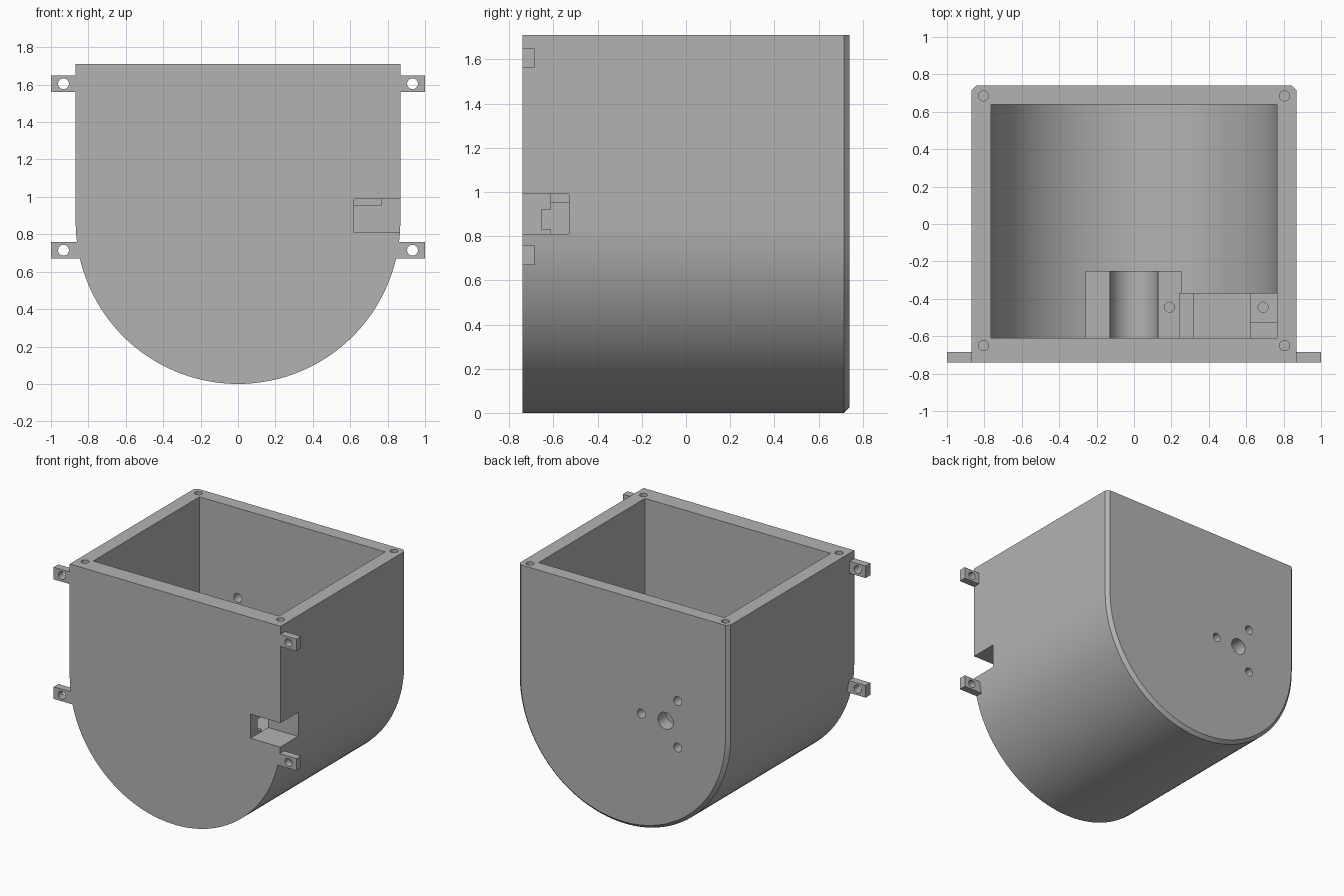
import bpy, bmesh, math
from mathutils import Matrix, Vector

if "Cube" in bpy.data.objects:
    bpy.data.objects.remove(bpy.data.objects["Cube"], do_unlink=True)

grey = bpy.data.materials.new("plain grey")
grey.use_nodes = True
grey.diffuse_color = (0.45, 0.45, 0.45, 1)
grey.node_tree.nodes["Principled BSDF"].inputs["Base Color"].default_value = (0.45, 0.45, 0.45, 1)

TOP, CENTRE, RADIUS = 1.71, 0.868, 0.868   # rim height, arc centre, outer radius
FRONT, BACK = -0.74, 0.74


def finish(name, bm):
    bmesh.ops.recalc_face_normals(bm, faces=bm.faces)
    mesh = bpy.data.meshes.new(name)
    bm.to_mesh(mesh)
    bm.free()
    mesh.materials.append(grey)
    obj = bpy.data.objects.new(name, mesh)
    bpy.context.collection.objects.link(obj)
    return obj


def box(name, x0, x1, y0, y1, z0, z1):
    bm = bmesh.new()
    size = Vector((x1 - x0, y1 - y0, z1 - z0))
    mid = Vector((x0 + x1, y0 + y1, z0 + z1)) / 2
    bmesh.ops.create_cube(bm, size=1, matrix=Matrix.Translation(mid) @ Matrix.Diagonal(size).to_4x4())
    return finish(name, bm)


def rod(name, centre, radius, length, along_y=True, sides=32):
    bm = bmesh.new()
    turn = Matrix.Rotation(math.pi / 2, 4, "X") if along_y else Matrix()
    bmesh.ops.create_cone(bm, cap_ends=True, segments=sides, radius1=radius, radius2=radius,
                          depth=length, matrix=Matrix.Translation(centre) @ turn)
    return finish(name, bm)


def u_prism(name, sections, top, steps=72):
    """Loft a round-bottomed U outline through (y, radius) sections."""
    bm = bmesh.new()
    rings = []
    for y, r in sections:
        points = [(r, top)]
        for i in range(steps + 1):
            a = math.pi * i / steps
            points.append((r * math.cos(a), CENTRE - r * math.sin(a)))
        points.append((-r, top))
        rings.append([bm.verts.new((x, y, z)) for x, z in points])
    for a, b in zip(rings, rings[1:]):
        for i in range(len(a)):
            j = (i + 1) % len(a)
            bm.faces.new((a[i], a[j], b[j], b[i]))
    bm.faces.new(rings[0])
    bm.faces.new(rings[-1])
    return finish(name, bm)


def cut(obj, cutters, operation="DIFFERENCE"):
    bpy.context.view_layer.objects.active = obj
    for cutter in cutters:
        mod = obj.modifiers.new("cut", "BOOLEAN")
        mod.operation = operation
        mod.solver = "EXACT"
        mod.object = cutter
        bpy.ops.object.modifier_apply(modifier=mod.name)


# Housing with a chamfered back edge
housing = u_prism("housing", [(FRONT, RADIUS), (0.715, RADIUS), (BACK, RADIUS - 0.025)], TOP)

# Cutters for the cavity, the side notch and the connector slot
cavity = u_prism("cavity_cutter", [(-0.61, 0.765), (0.64, 0.765)], TOP + 0.2)
notch = box("notch_cutter", 0.62, 1.1, -0.9, -0.53, 0.81, 0.99)
slot = box("slot_cutter", 0.32, 0.65, -0.655, -0.54, 0.83, 0.92)
cutters = [cavity, notch, slot]

# Screw holes in the rim
for x in (-0.805, 0.805):
    for y in (-0.65, 0.685):
        cutters.append(rod("rim_hole", (x, y, TOP), 0.027, 0.5, along_y=False))

# Shaft hole and three mounting holes in the back wall
SHAFT_X = -0.35
cutters.append(rod("shaft_hole", (SHAFT_X, 0.7, CENTRE), 0.062, 0.4))
for k in range(3):
    a = math.tau * k / 3
    cutters.append(rod("mount_hole", (SHAFT_X + 0.2 * math.cos(a), 0.7, CENTRE + 0.2 * math.sin(a)), 0.033, 0.4))
cut(housing, cutters)
parts = [housing]

# Inner supports are trimmed to stay within the housing wall
trim = u_prism("trim_cutter", [(-0.63, 0.82), (0.6, 0.82)], TOP)

# Cradle with a round trough
cradle = box("cradle", -0.26, 0.255, -0.7, -0.25, 0, CENTRE)
cut(cradle, [trim], "INTERSECT")
trough = rod("trough_cutter", (0, -0.36, CENTRE), 0.128, 0.5, sides=48)
cradle_hole = rod("cradle_hole", (0.19, -0.445, CENTRE), 0.027, 0.4, along_y=False)
cut(cradle, [trough, cradle_hole])
parts.append(cradle)

# Connector bracket with a pocket between its two posts
bracket = box("connector_bracket", 0.24, 0.9, -0.7, -0.37, 0, 0.955)
cut(bracket, [trim], "INTERSECT")
pocket = box("pocket_cutter", 0.32, 0.62, -0.8, -0.2, 0.8, 1.2)
bracket_hole = rod("bracket_hole", (0.69, -0.445, 0.95), 0.027, 0.6, along_y=False)
cut(bracket, [pocket, notch, bracket_hole])
parts.append(bracket)

# Four mounting ears
ear_holes = []
for side, label in ((1, "left"), (-1, "right")):
    for z, level in ((1.605, "upper"), (0.715, "lower")):
        x0, x1 = sorted((side * 0.84, side * 1.0))
        ear = box(f"{level}_{label}_ear", x0, x1, FRONT, -0.685, z - 0.045, z + 0.045)
        hole = rod("ear_hole", (side * 0.933, -0.71, z), 0.029, 0.3)
        cut(ear, [hole])
        ear_holes.append(hole)
        parts.append(ear)

# Remove the cutters
for helper in cutters + ear_holes + [trim, trough, cradle_hole, pocket, bracket_hole]:
    bpy.data.objects.remove(helper, do_unlink=True)

# Smooth curves, sharp corners
bpy.ops.object.select_all(action="DESELECT")
for part in parts:
    part.select_set(True)
bpy.context.view_layer.objects.active = housing
bpy.ops.object.shade_smooth_by_angle(angle=math.radians(25))
